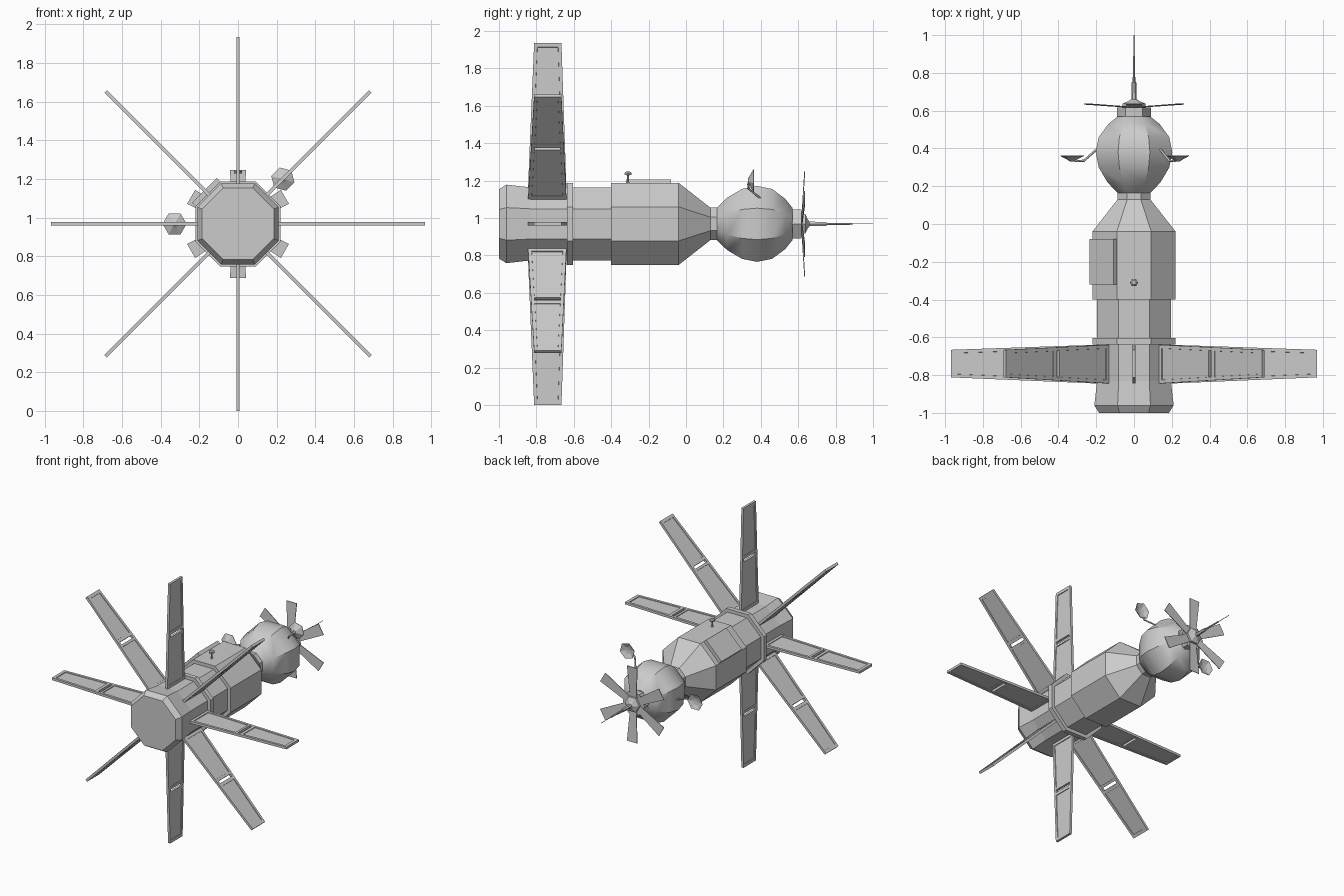
import bpy, bmesh, math
from mathutils import Matrix, Vector

if "Cube" in bpy.data.objects:
    bpy.data.objects.remove(bpy.data.objects["Cube"])

CZ = 0.968  # height of the long axis


def around(deg):
    """Placement turned about the long axis; local +x points outward."""
    return Matrix.Translation((0, 0, CZ)) @ Matrix.Rotation(math.radians(deg), 4, 'Y')


def add(name, bm, matrix, smooth=None):
    bmesh.ops.recalc_face_normals(bm, faces=bm.faces)
    mesh = bpy.data.meshes.new(name)
    bm.to_mesh(mesh)
    bm.free()
    ob = bpy.data.objects.new(name, mesh)
    bpy.context.collection.objects.link(ob)
    ob.matrix_world = matrix
    if smooth:
        bpy.ops.object.select_all(action='DESELECT')
        ob.select_set(True)
        bpy.context.view_layer.objects.active = ob
        bpy.ops.object.shade_smooth_by_angle(angle=math.radians(smooth))
    return ob


def lathe(name, profile, sides, phase=0.0, matrix=None, smooth=None):
    """Closed solid of (y, corner radius) rings along the y axis."""
    bm = bmesh.new()
    rings = []
    for y, r in profile:
        rings.append([bm.verts.new((r * math.cos(phase + 2 * math.pi * i / sides), y,
                                    r * math.sin(phase + 2 * math.pi * i / sides)))
                      for i in range(sides)])
    for a, b in zip(rings, rings[1:]):
        for i in range(sides):
            j = (i + 1) % sides
            bm.faces.new((a[i], a[j], b[j], b[i]))
    bm.faces.new(rings[0])
    bm.faces.new(rings[-1])
    return add(name, bm, matrix or around(0), smooth)


def octagon(name, profile, smooth=None):
    k = 1 / math.cos(math.pi / 8)  # profile given as flat-to-axis distance
    return lathe(name, [(y, r * k) for y, r in profile], 8, math.pi / 8, smooth=smooth)


def box(name, lo, hi, matrix):
    bm = bmesh.new()
    bmesh.ops.create_cube(bm, size=1)
    lo, hi = Vector(lo), Vector(hi)
    for v in bm.verts:
        v.co = Vector([(v.co[i] + 0.5) * (hi[i] - lo[i]) + lo[i] for i in range(3)])
    return add(name, bm, matrix)


# Octagonal hull with stepped sections, neck and round front cabin
octagon("hull", [(-1.0, .185), (-.96, .21), (-.83, .195), (-.637, .195), (-.637, .22),
                 (-.603, .22), (-.603, .195), (-.4, .195), (-.4, .22), (-.04, .22),
                 (.13, .087), (.165, .087)])
octagon("front_cabin", [(.165, .087), (.22, .14), (.30, .187), (.38, .203),
                        (.46, .187), (.53, .135), (.57, .085)], smooth=35)

# Docking collar, hub and needle probe
lathe("docking_collar", [(.565, .09), (.617, .09)], 6)
lathe("hub", [(.617, .06), (.638, .06), (.65, .03), (.66, .014), (.75, .012),
              (.752, .007), (.89, .005), (.892, .002), (1.0, .002)], 6)


# Solar panel: tapered frame, two recessed cells each side, open slot between
def solar_panel(index):
    bm = bmesh.new()
    stations = [.185, .215, .55, .567, .587, .61, .945, .968]
    t = .009
    grid = []
    for r in stations:
        f = (r - .185) / .783
        half = .103 - .03 * f
        grid.append([bm.verts.new((r, -.742 + .003 * f + s, -t))
                     for s in (-half, -half + .018, half - .018, half)])
    cells = []
    for i in range(7):
        for j in range(3):
            if (i, j) == (3, 1):
                continue
            bm.faces.new((grid[i][j], grid[i + 1][j], grid[i + 1][j + 1], grid[i][j + 1]))
    ext = bmesh.ops.extrude_face_region(bm, geom=bm.faces[:], use_keep_orig=True)
    top = [g for g in ext["geom"] if isinstance(g, bmesh.types.BMVert)]
    bmesh.ops.translate(bm, verts=top, vec=(0, 0, 2 * t))
    bmesh.ops.recalc_face_normals(bm, faces=bm.faces)
    cells = [f for f in bm.faces if f.calc_area() > .02]
    bmesh.ops.inset_individual(bm, faces=cells, thickness=.001, depth=-.005)
    add(f"solar_panel_{index}", bm, around(45 * index))


for n in range(8):
    solar_panel(n)


# Six thin petals around the hub, leaning slightly forward
def petal(index):
    bm = bmesh.new()
    lower = [bm.verts.new(p) for p in ((.04, .617, -.026), (.28, .632, -.042),
                                       (.28, .632, .042), (.04, .617, .026))]
    upper = [bm.verts.new(v.co + Vector((0, .005, 0))) for v in lower]
    bm.faces.new(lower)
    bm.faces.new(upper)
    for i in range(4):
        j = (i + 1) % 4
        bm.faces.new((lower[i], lower[j], upper[j], upper[i]))
    add(f"petal_{index}", bm, around(30 + 60 * index))


for n in range(6):
    petal(n)

# Two small dish antennas on bent arms
for label, deg in (("left", 180), ("upper_right", -45)):
    place = around(deg)
    lathe(f"dish_{label}", [(.332, .012), (.343, .03), (.36, .062), (.363, .062),
                            (.35, .03), (.347, .01)], 6,
          matrix=place @ Matrix.Translation((.328, 0, 0)))
    curve = bpy.data.curves.new(f"dish_arm_{label}", 'CURVE')
    curve.dimensions = '3D'
    curve.bevel_depth = .006
    curve.bevel_resolution = 1
    curve.use_fill_caps = True
    path = [(.18, .41, 0), (.265, .335, 0), (.30, .333, 0), (.33, .34, 0)]
    spline = curve.splines.new('POLY')
    spline.points.add(len(path) - 1)
    for p, co in zip(spline.points, path):
        p.co = (*co, 1)
    arm = bpy.data.objects.new(f"dish_arm_{label}", curve)
    bpy.context.collection.objects.link(arm)
    arm.matrix_world = place

# Equipment box on the upper left facet
box("equipment_box", (.20, -.32, -.09), (.245, -.08, .09), around(-135))

# Small mast with a hexagonal head on top
upright = Matrix.Translation((0, -.31, CZ)) @ Matrix.Rotation(math.pi / 2, 4, 'X')
lathe("mast", [(.21, .012), (.225, .007), (.26, .007), (.262, .02), (.272, .022), (.28, .012)],
      6, matrix=upright)
